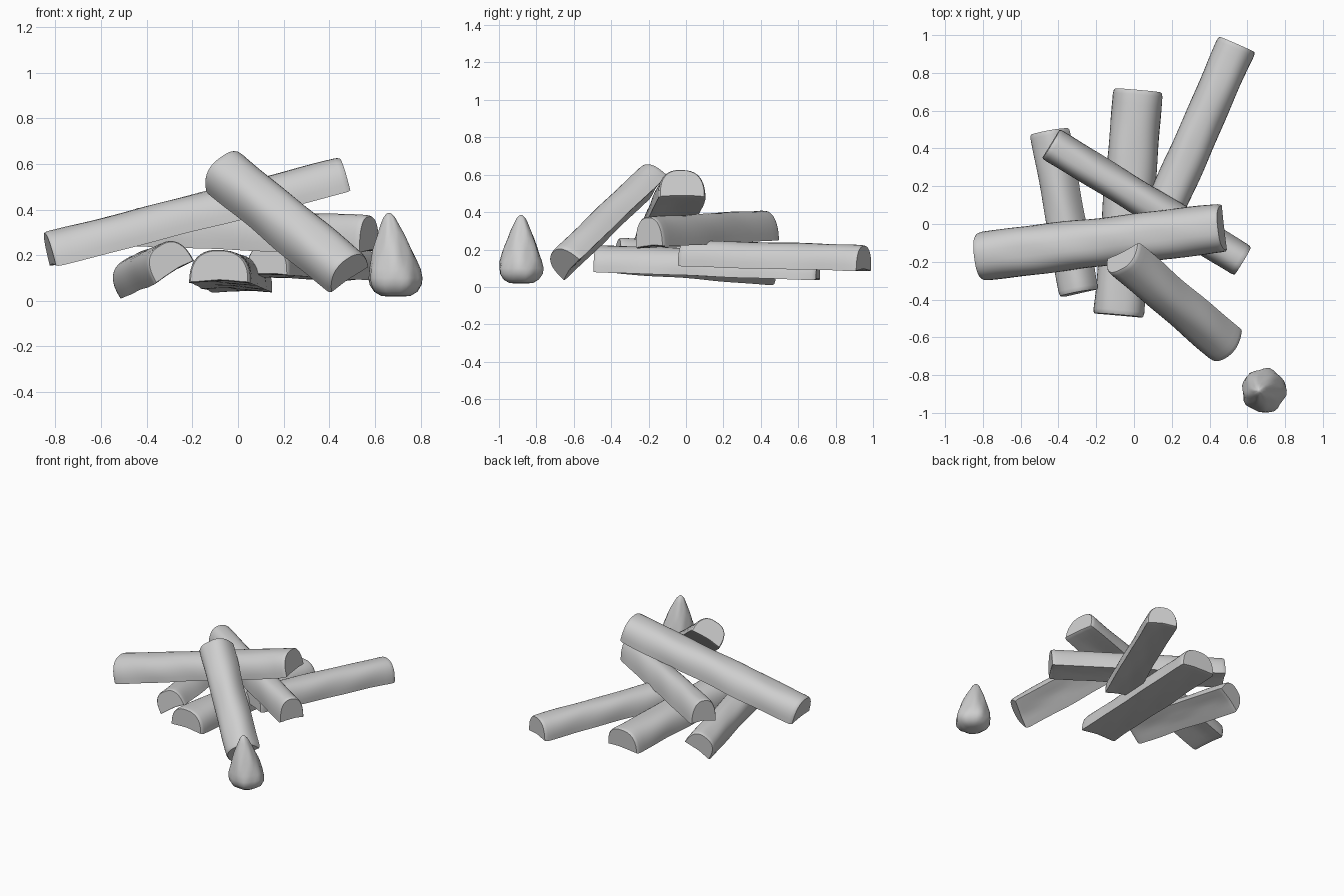
import bpy, bmesh, math, random
from mathutils import Vector

if "Cube" in bpy.data.objects:
    bpy.data.objects.remove(bpy.data.objects["Cube"])

random.seed(4)

grey = bpy.data.materials.new("plain grey")
grey.diffuse_color = (0.62, 0.62, 0.62, 1)
grey.use_nodes = True
grey.node_tree.nodes["Principled BSDF"].inputs["Base Color"].default_value = grey.diffuse_color


def finish(name, bm, angle=40):
    bmesh.ops.recalc_face_normals(bm, faces=bm.faces)
    me = bpy.data.meshes.new(name)
    bm.to_mesh(me)
    bm.free()
    me.materials.append(grey)
    for p in me.polygons:
        p.use_smooth = True
    me.set_sharp_from_angle(angle=math.radians(angle))
    ob = bpy.data.objects.new(name, me)
    bpy.context.collection.objects.link(ob)
    return ob


def bridge(bm, rings):
    n = len(rings[0])
    for a, b in zip(rings, rings[1:]):
        for i in range(n):
            j = (i + 1) % n
            bm.faces.new((a[i], a[j], b[j], b[i]))
    bm.faces.new(rings[0])
    bm.faces.new(rings[-1])


def split_section(arc=20, flat=8):
    """Split-log outline: rounded bark above, slightly hollow flat side below."""
    pts = []
    for i in range(arc + 1):
        a = math.pi * i / arc
        c, s = math.cos(a), math.sin(a)
        pts.append((math.copysign(abs(c) ** 0.8, c) * 0.5, max(s, 0) ** 0.8))
    for i in range(1, flat):
        u = i / flat
        pts.append((-0.5 + u, 0.06 * math.sin(math.pi * u) - 0.01))
    return pts


SECTION = split_section()


def split_log(name, p0, p1, side, width, height):
    """p0, p1: middle of the flat side at each end; side: direction across it."""
    p0, p1 = Vector(p0), Vector(p1)
    axis = (p1 - p0).normalized()
    length = (p1 - p0).length
    side = Vector(side)
    side = (side - axis * side.dot(axis)).normalized()
    up = side.cross(axis)
    if up.z < 0:
        up = -up
    f = [random.uniform(0, 6.28) for _ in range(4)]
    # (distance along, scale) with slightly worn ends
    stations = [(0.0, 0.93), (0.008, 0.98)]
    stations += [(0.025 + (length - 0.05) * i / 24, 1.0) for i in range(25)]
    stations += [(length - 0.008, 0.98), (length, 0.93)]
    bm = bmesh.new()
    rings = []
    for d, sc in stations:
        ring = []
        for k, (x, y) in enumerate(SECTION):
            # gentle bark waviness
            th = math.atan2(y - 0.4, x * 2)
            w = 1 + 0.018 * math.sin(9 * d + f[0] + 2 * th) + 0.012 * math.sin(17 * d + f[1] - 3 * th)
            px = x * width * sc * w
            py = (0.45 + (y - 0.45) * sc * w) * height
            ring.append(bm.verts.new(p0 + axis * d + side * px + up * py))
        rings.append(ring)
    bridge(bm, rings)
    return finish(name, bm)


# Bottom layer
split_log("base_log_middle", (-0.083, -0.485, 0.08), (0.022, 0.705, 0.035), (1, -0.09, 0), 0.265, 0.145)
split_log("base_log_left", (-0.275, -0.365, 0.125), (-0.43, 0.49, 0.06), (0.17, 0.04, 0.10), 0.205, 0.14)
split_log("base_log_right", (0.125, -0.005, 0.11), (0.545, 0.95, 0.085), (0.9, -0.4, 0), 0.21, 0.14)

# Middle layer
split_log("cross_log", (-0.44, 0.425, 0.245), (0.575, -0.195, 0.21), (0.5, 0.85, 0.06), 0.18, 0.165)

# Top and leaning logs
split_log("top_log", (-0.81, -0.17, 0.15), (0.48, -0.02, 0.478), (-0.11, 1, 0), 0.26, 0.155)
split_log("leaning_log", (-0.06, -0.14, 0.54), (0.49, -0.61, 0.09), (0.16, 0.09, 0.12), 0.225, 0.145)

# Small pointed cone standing beside the pile
profile = [(0.018, 0.03), (0.022, 0.065), (0.04, 0.095), (0.07, 0.114), (0.10, 0.117),
           (0.14, 0.11), (0.18, 0.098), (0.22, 0.086), (0.26, 0.071), (0.30, 0.055),
           (0.34, 0.037), (0.365, 0.025), (0.38, 0.012), (0.385, 0.004)]
bm = bmesh.new()
rings = []
for z, r in profile:
    lean = -0.028 * max(0, z - 0.08) / 0.3
    ring = []
    for i in range(28):
        a = 2 * math.pi * i / 28
        w = r * (1 + 0.035 * math.sin(5 * a + 14 * z) + 0.025 * math.sin(8 * a - 30 * z))
        ring.append(bm.verts.new((0.69 + lean + w * math.cos(a), -0.882 + w * math.sin(a), z)))
    rings.append(ring)
bridge(bm, rings)
finish("pointed_cone", bm, 60)
